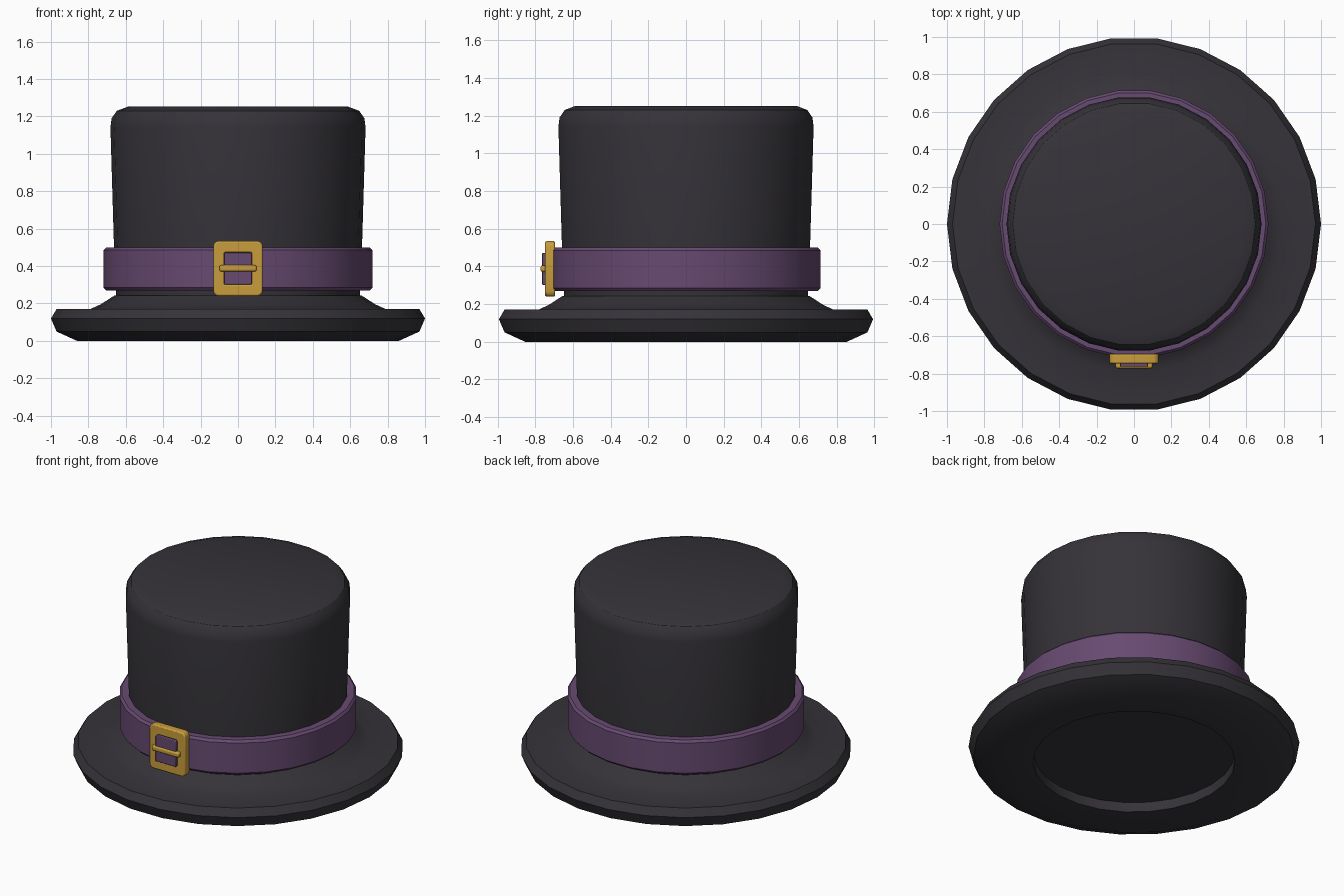
import bpy, bmesh
from math import cos, sin, pi, radians

if "Cube" in bpy.data.objects:
    bpy.data.objects.remove(bpy.data.objects["Cube"])

SIDES = 26


def material(name, rgb):
    m = bpy.data.materials.new(name)
    m.diffuse_color = (*rgb, 1)
    m.use_nodes = True
    m.node_tree.nodes["Principled BSDF"].inputs["Base Color"].default_value = m.diffuse_color
    return m


FELT = material("dark_felt", (0.036, 0.033, 0.040))
RIBBON = material("purple_ribbon", (0.135, 0.068, 0.165))
GOLD = material("gold", (0.58, 0.34, 0.045))


def finish(name, bm, mat, bevel=0.0):
    bmesh.ops.recalc_face_normals(bm, faces=bm.faces)
    mesh = bpy.data.meshes.new(name)
    bm.to_mesh(mesh)
    bm.free()
    ob = bpy.data.objects.new(name, mesh)
    bpy.context.collection.objects.link(ob)
    mesh.materials.append(mat)
    if bevel:
        mod = ob.modifiers.new("bevel", 'BEVEL')
        mod.width = bevel
        mod.segments = 2
        mod.limit_method = 'ANGLE'
        mod.angle_limit = radians(40)
    bpy.ops.object.select_all(action='DESELECT')
    ob.select_set(True)
    bpy.context.view_layer.objects.active = ob
    bpy.ops.object.shade_smooth_by_angle(angle=radians(30))
    return ob


def bridge(bm, a, b):
    for i in range(len(a)):
        j = (i + 1) % len(a)
        bm.faces.new((a[i], a[j], b[j], b[i]))


def lathe(name, profile, mat, ring):
    """Spin (radius, z) points; ring=True closes the profile, else caps the ends."""
    bm = bmesh.new()
    rings = [[bm.verts.new((r * cos(2 * pi * k / SIDES), r * sin(2 * pi * k / SIDES), z))
              for k in range(SIDES)] for r, z in profile]
    for a, b in zip(rings, rings[1:]):
        bridge(bm, a, b)
    if ring:
        bridge(bm, rings[-1], rings[0])
    else:
        bm.faces.new(rings[0])
        bm.faces.new(rings[-1])
    return finish(name, bm, mat)


def box(name, lo, hi, mat, bevel):
    bm = bmesh.new()
    bmesh.ops.create_cube(bm, size=1)
    for v in bm.verts:
        v.co = [(l + h) / 2 + c * (h - l) for l, h, c in zip(lo, hi, v.co)]
    return finish(name, bm, mat, bevel)


def rounded_rect(bm, hw, hh, rad, y, zc, steps=3):
    loop = []
    for q, (sx, sz) in enumerate(((1, 1), (-1, 1), (-1, -1), (1, -1))):
        for s in range(steps + 1):
            a = (q + s / steps) * pi / 2
            loop.append(bm.verts.new((sx * (hw - rad) + rad * cos(a), y,
                                      zc + sz * (hh - rad) + rad * sin(a))))
    return loop


# Brim with a raised collar and a shallow opening underneath
lathe("brim", [(0.61, 0.0), (0.86, 0.0), (0.97, 0.05), (1.0, 0.12), (0.97, 0.17),
               (0.79, 0.17), (0.735, 0.195), (0.66, 0.243), (0.61, 0.243)], FELT, True)

# Crown, flaring slightly to a rounded top
lathe("crown", [(0.645, 0.065), (0.652, 0.24), (0.663, 0.5), (0.682, 1.14), (0.676, 1.19),
                (0.648, 1.23), (0.59, 1.252)], FELT, False)

# Hat band with chamfered edges
lathe("hat_band", [(0.64, 0.27), (0.705, 0.27), (0.719, 0.285), (0.719, 0.485),
                   (0.705, 0.50), (0.64, 0.50)], RIBBON, True)

# Buckle frame
bm = bmesh.new()
loops = [rounded_rect(bm, hw, hh, rad, y, 0.387)
         for hw, hh, rad, y in ((0.132, 0.147, 0.028, -0.695), (0.132, 0.147, 0.028, -0.747),
                                (0.073, 0.086, 0.012, -0.747), (0.073, 0.086, 0.012, -0.695))]
for i in range(4):
    bridge(bm, loops[i], loops[(i + 1) % 4])
finish("buckle_frame", bm, GOLD, 0.008)

# Ribbon showing through the buckle, and the cross bar over it
box("buckle_ribbon", (-0.075, -0.763, 0.302), (0.075, -0.69, 0.472), RIBBON, 0.004)
box("buckle_bar", (-0.1, -0.772, 0.371), (0.1, -0.735, 0.405), GOLD, 0.01)
